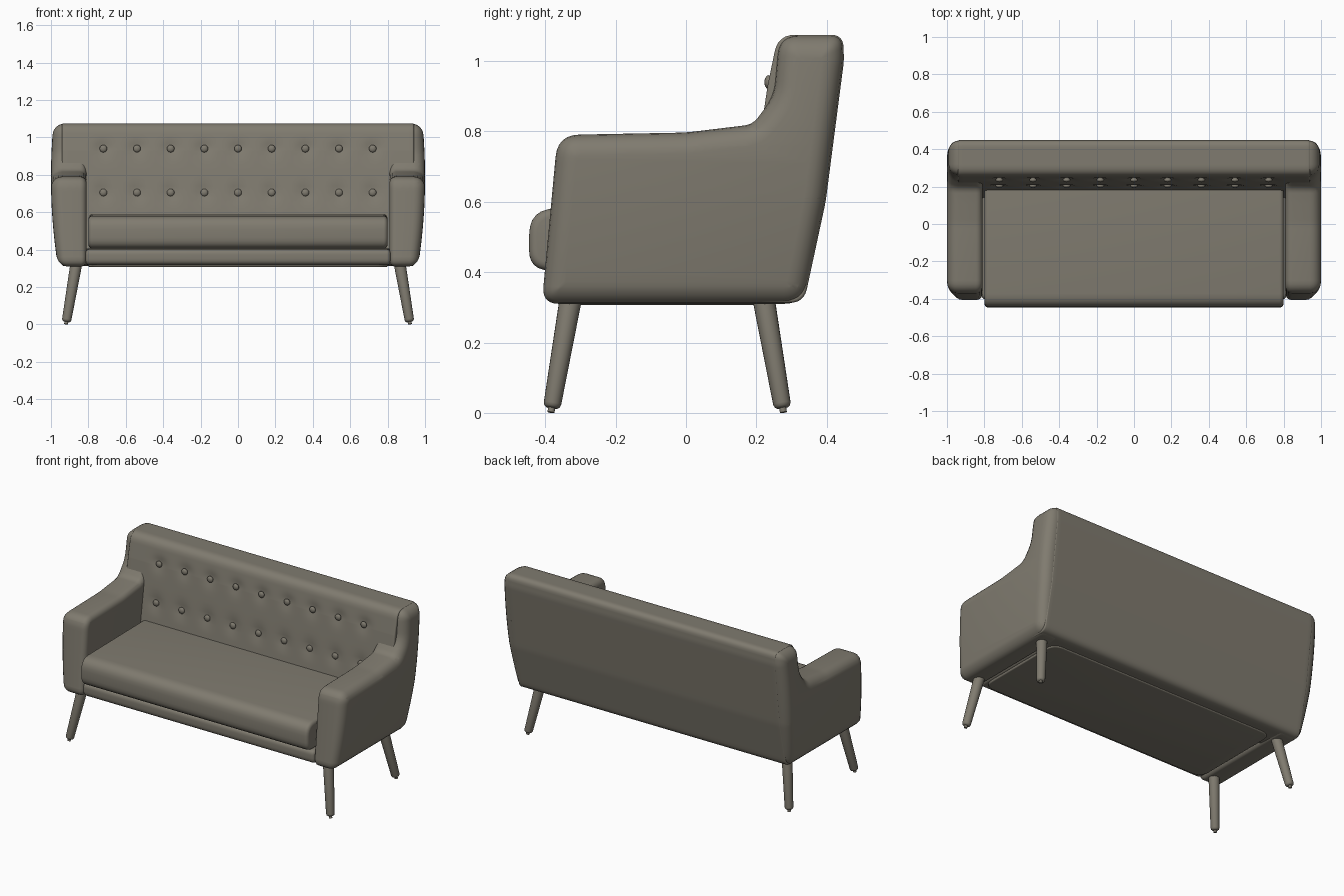
import bpy, bmesh, math
from mathutils import Vector

if "Cube" in bpy.data.objects:
    bpy.data.objects.remove(bpy.data.objects["Cube"])

fabric = bpy.data.materials.new("taupe grey")
fabric.diffuse_color = (0.215, 0.198, 0.160, 1)
fabric.use_nodes = True
fabric.node_tree.nodes["Principled BSDF"].inputs["Base Color"].default_value = fabric.diffuse_color


def finish(bm, name, mirror=False):
    bmesh.ops.recalc_face_normals(bm, faces=bm.faces)
    me = bpy.data.meshes.new(name)
    bm.to_mesh(me)
    bm.free()
    me.materials.append(fabric)
    ob = bpy.data.objects.new(name, me)
    bpy.context.collection.objects.link(ob)
    if mirror:
        ob.modifiers.new("mirror", 'MIRROR')
    return ob


def outline(corners, inset, arc=6, straight=1):
    """Rounded counter-clockwise polygon from (u, v, radius), shrunk by inset."""
    n = len(corners)
    P = [Vector(c[:2]) for c in corners]
    E = [(P[(i + 1) % n] - P[i]).normalized() for i in range(n)]
    N = [Vector((-e.y, e.x)) for e in E]
    Q = [P[i] + (N[i - 1] + N[i]) * inset / (1 + N[i - 1].dot(N[i])) for i in range(n)]
    arcs = []
    for i in range(n):
        a, b, c = Q[i - 1], Q[i], Q[(i + 1) % n]
        turn = E[i - 1].angle_signed(E[i])
        convex = E[i - 1].x * E[i].y - E[i - 1].y * E[i].x > 0
        r = max(corners[i][2] - inset, 0.006) if convex else corners[i][2] + inset
        t = min(r * math.tan(abs(turn) / 2), 0.48 * (a - b).length, 0.48 * (c - b).length)
        s, e = b + (a - b).normalized() * t, b + (c - b).normalized() * t
        arcs.append([s * (1 - k / arc) ** 2 + b * 2 * (k / arc) * (1 - k / arc) + e * (k / arc) ** 2
                     for k in range(arc + 1)])
    pts = []
    for i in range(n):
        pts += arcs[i]
        s, e = arcs[i][-1], arcs[(i + 1) % n][0]
        pts += [s.lerp(e, k / straight) for k in range(1, straight)]
    return pts


def loft(corners, lo, hi, r_lo, r_hi, steps=1, straight=1, axis='X'):
    """Sweep the outline from lo to hi with rounded end edges."""
    q = [k * math.pi / 10 for k in range(6)]
    st = [(lo + r_lo * (1 - math.cos(a)), r_lo * (1 - math.sin(a))) for a in q]
    st += [(lo + r_lo + (hi - r_hi - lo - r_lo) * k / steps, 0) for k in range(1, steps)]
    st += [(hi - r_hi * (1 - math.cos(a)), r_hi * (1 - math.sin(a))) for a in reversed(q)]
    bm = bmesh.new()
    rings = []
    for w, d in st:
        rings.append([bm.verts.new((w, p.x, p.y) if axis == 'X' else (p.x, p.y, w))
                      for p in outline(corners, d, straight=straight)])
    for A, B in zip(rings, rings[1:]):
        for i in range(len(A)):
            j = (i + 1) % len(A)
            bm.faces.new((A[i], A[j], B[j], B[i]))
    bm.faces.new(rings[0])
    bm.faces.new(rings[-1])
    return bm


# Arms: side panels rising into the back, leaning outwards with height
arm = [(-.41, .31, .045), (.335, .31, .07), (.395, .60, .5), (.447, 1.0, .2), (.445, 1.073, .06),
       (.265, 1.073, .06), (.25, .90, .15), (.19, .82, .06), (0, .797, .5), (-.365, .79, .07)]
bm = loft(arm, .81, 1.0, .035, .06)
for i in range(14):
    bmesh.ops.bisect_plane(bm, geom=bm.verts[:] + bm.edges[:] + bm.faces[:],
                           plane_co=(0, 0, .36 + .05 * i), plane_no=(0, 0, 1))
for v in bm.verts:
    f = (v.co.x - .81) / .19
    z = v.co.z
    v.co.x -= f * (.17 * (.78 - z) ** 2 if z < .78 else .15 * (z - .78) ** 2)
finish(bm, "arms", True)

# Back with dimples at the buttons
buttons = [(-.72 + .18 * i, z) for i in range(9) for z in (.705, .94)]
back = [(.12, .318, .02), (.335, .312, .05), (.397, .60, .5), (.449, 1.0, .2), (.447, 1.075, .06),
        (.262, 1.075, .06), (.232, .93, .1), (.175, .55, .05)]
bm = loft(back, -.94, .94, .008, .008, steps=84, straight=12)
for v in bm.verts:
    if v.co.y < .3 and v.co.z > .5:
        v.co.y += sum(.013 * math.exp(-((v.co.x - x) ** 2 + (v.co.z - z) ** 2) / .0016)
                      for x, z in buttons)
finish(bm, "back")

# Buttons
bm = bmesh.new()
for x, z in buttons:
    y = .235 if z > .9 else .205
    ret = bmesh.ops.create_uvsphere(bm, u_segments=16, v_segments=10, radius=.02)
    for v in ret["verts"]:
        v.co = (v.co.x + x, v.co.y * .6 + y, v.co.z + z)
finish(bm, "buttons")

# Seat cushion, frame rail under it and bottom cover
cushion = [(-.447, .405, .06), (.22, .405, .03), (.22, .588, .03), (-.445, .58, .075)]
finish(loft(cushion, -.80, .80, .022, .022), "seat_cushion")
rail = [(-.402, .318, .035), (.30, .318, .02), (.30, .41, .02), (-.402, .402, .03)]
finish(loft(rail, -.815, .815, .02, .02), "seat_frame")
cover = [(-.80, -.365, .07), (.80, -.365, .07), (.80, .25, .07), (-.80, .25, .07)]
finish(loft(cover, .307, .33, .008, .004, axis='Z'), "bottom_cover")


# Splayed legs with small glides
def leg(name, top, foot):
    top, foot = Vector(top), Vector(foot)
    d = (top - foot).normalized()
    u = d.cross(Vector((0, 1, 0))).normalized()
    w = d.cross(u)
    L = (top - foot).length
    bm = bmesh.new()
    rings = []
    for h, r in ((-.012, .010), (.001, .010), (.0015, .016), (.006, .022), (.014, .025), (L, .032)):
        rings.append([bm.verts.new(foot + d * h + (u * math.cos(a) + w * math.sin(a)) * r)
                      for a in (k * math.pi / 10 for k in range(20))])
    for A, B in zip(rings, rings[1:]):
        for i in range(20):
            bm.faces.new((A[i], A[(i + 1) % 20], B[(i + 1) % 20], B[i]))
    bm.faces.new(rings[0])
    bm.faces.new(rings[-1])
    finish(bm, name, True)


leg("front_legs", (.862, -.325, .34), (.918, -.382, .013))
leg("back_legs", (.862, .218, .34), (.918, .275, .013))

# Smooth shading that keeps hard edges
for ob in bpy.context.collection.objects:
    ob.select_set(True)
    bpy.context.view_layer.objects.active = ob
bpy.ops.object.shade_smooth_by_angle(angle=math.radians(40))
